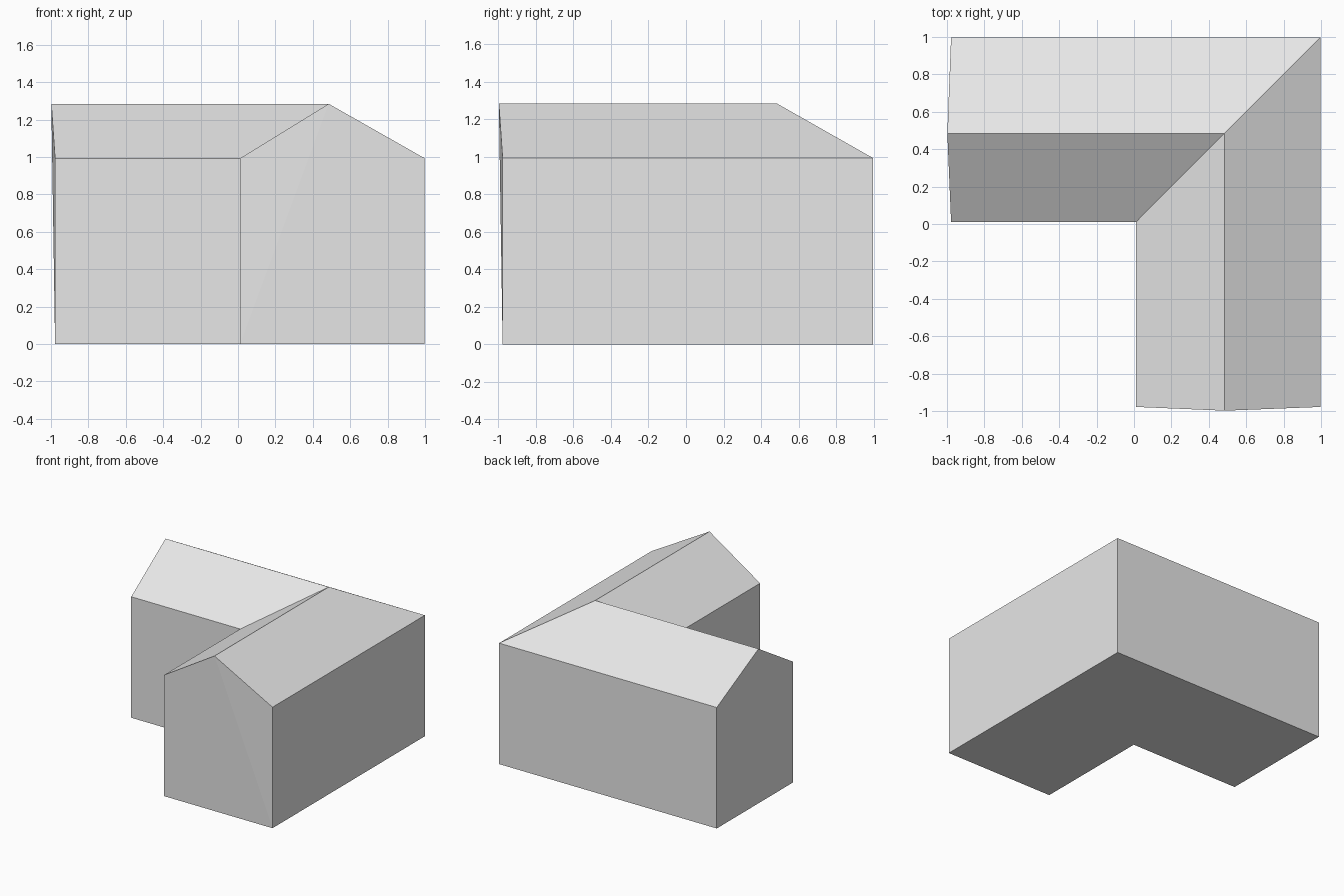
import bpy
import bmesh

cube = bpy.data.objects.get("Cube")
if cube:
    bpy.data.objects.remove(cube, do_unlink=True)

# Plain grey finish
GREY = (0.8, 0.8, 0.8, 1.0)
mat = bpy.data.materials.new("plain grey")
mat.use_nodes = True
mat.diffuse_color = GREY
mat.node_tree.nodes["Principled BSDF"].inputs["Base Color"].default_value = GREY

# Gable cross-section: offset across the wing, height, reach of the wing's end
INNER, OUTER, RIDGE = 0.012, 0.998, 0.485
EAVE_Z, RIDGE_Z = 0.993, 1.284
profile = [
    (INNER, 0, -0.978),
    (OUTER, 0, -0.978),
    (OUTER, EAVE_Z, -0.978),
    (RIDGE, RIDGE_Z, -0.998),
    (INNER, EAVE_Z, -0.978),
]

# Sweep the section from one gable, round the mitred corner, to the other gable
bm = bmesh.new()
left_end = [bm.verts.new((end, p, z)) for p, z, end in profile]
corner = [bm.verts.new((p, p, z)) for p, z, end in profile]
front_end = [bm.verts.new((p, end, z)) for p, z, end in profile]
count = len(profile)
for ring_a, ring_b in ((left_end, corner), (corner, front_end)):
    for i in range(count):
        j = (i + 1) % count
        bm.faces.new((ring_a[i], ring_a[j], ring_b[j], ring_b[i]))

# Gable walls lean out slightly towards the ridge, folded as a fan from its tip
for ring in (left_end, front_end):
    tip = ring[3]
    for a, b in ((4, 0), (0, 1), (1, 2)):
        bm.faces.new((tip, ring[a], ring[b]))

bmesh.ops.recalc_face_normals(bm, faces=bm.faces[:])
mesh = bpy.data.meshes.new("l_shaped_building")
bm.to_mesh(mesh)
bm.free()
mesh.materials.append(mat)
building = bpy.data.objects.new("l_shaped_building", mesh)
bpy.context.collection.objects.link(building)
